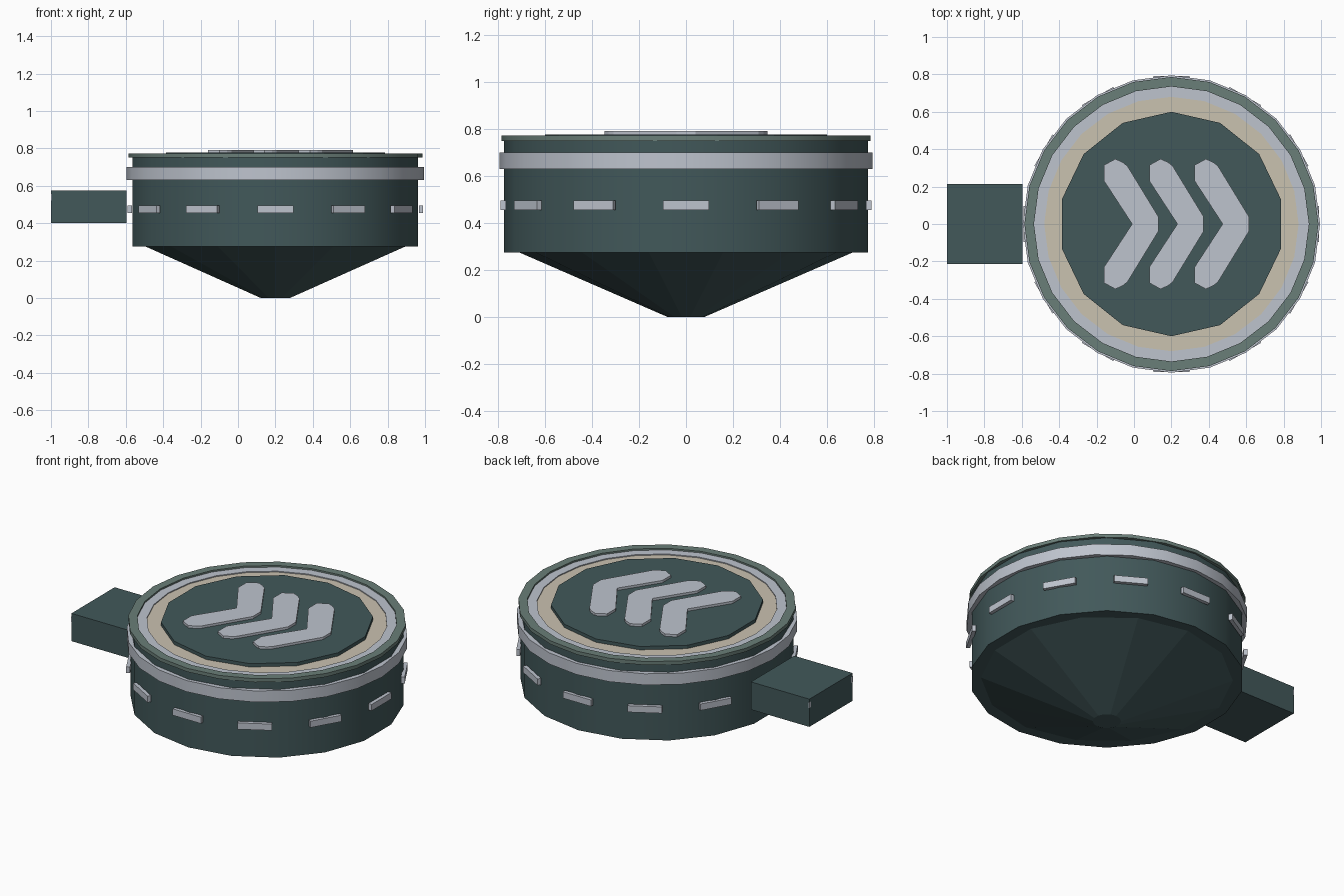
import bpy, bmesh, math
from mathutils import Matrix

if "Cube" in bpy.data.objects:
    bpy.data.objects.remove(bpy.data.objects["Cube"])

CX = 0.2  # axis of the round body


def mat(name, c):
    m = bpy.data.materials.new(name)
    m.diffuse_color = (*c, 1)
    m.use_nodes = True
    m.node_tree.nodes["Principled BSDF"].inputs["Base Color"].default_value = m.diffuse_color
    return m


TEAL = mat("dark teal", (0.054, 0.098, 0.102))
GREY = mat("light grey", (0.515, 0.552, 0.617))
SAGE = mat("sage green", (0.144, 0.209, 0.188))
BEIGE = mat("beige", (0.591, 0.539, 0.434))


def finish(name, bm, material, smooth=False):
    bmesh.ops.recalc_face_normals(bm, faces=bm.faces)
    me = bpy.data.meshes.new(name)
    bm.to_mesh(me)
    bm.free()
    me.materials.append(material)
    ob = bpy.data.objects.new(name, me)
    bpy.context.collection.objects.link(ob)
    if smooth:
        bpy.ops.object.select_all(action='DESELECT')
        ob.select_set(True)
        bpy.context.view_layer.objects.active = ob
        bpy.ops.object.shade_smooth_by_angle(angle=math.radians(30))
    return ob


def loop(bm, n, r, z):
    # polygon with a corner on +y
    return [bm.verts.new((CX + r * math.sin(i * math.tau / n),
                          r * math.cos(i * math.tau / n), z)) for i in range(n)]


def bridge(bm, a, b):
    n = len(a)
    for i in range(n):
        j = (i + 1) % n
        bm.faces.new((a[i], a[j], b[j], b[i]))


def drum(name, n, r0, r1, z0, z1, material, smooth=False):
    bm = bmesh.new()
    a, b = loop(bm, n, r0, z0), loop(bm, n, r1, z1)
    bridge(bm, a, b)
    bm.faces.new(a)
    bm.faces.new(b)
    return finish(name, bm, material, smooth)


def ring(name, n, r_in, r_out, z0, z1, material):
    bm = bmesh.new()
    ls = [loop(bm, n, r, z) for r, z in
          ((r_in, z0), (r_out, z0), (r_out, z1), (r_in, z1))]
    for i in range(4):
        bridge(bm, ls[i], ls[(i + 1) % 4])
    return finish(name, bm, material, True)


def box(name, x0, x1, y0, y1, z0, z1, material, spin=None):
    bm = bmesh.new()
    bmesh.ops.create_cube(bm, size=1)
    for v in bm.verts:
        v.co = ((x0 + x1) / 2 + v.co.x * (x1 - x0),
                (y0 + y1) / 2 + v.co.y * (y1 - y0),
                (z0 + z1) / 2 + v.co.z * (z1 - z0))
    if spin is not None:
        bm.transform(Matrix.Translation((CX, 0, 0)) @ Matrix.Rotation(spin, 4, 'Z'))
    return finish(name, bm, material)


# main body and underside
drum("body", 18, 0.775, 0.775, 0.275, 0.752, TEAL, True)
drum("underside_cone", 14, 0.08, 0.712, 0.0, 0.275, TEAL)

# bands around the body
ring("side_band", 24, 0.75, 0.795, 0.63, 0.70, GREY)
ring("top_rim", 24, 0.735, 0.786, 0.75, 0.772, SAGE)

# layered top
ring("top_grey_ring", 24, 0.68, 0.74, 0.745, 0.762, GREY)
drum("top_beige_plate", 24, 0.685, 0.685, 0.745, 0.756, BEIGE)
drum("top_disc", 14, 0.6, 0.6, 0.75, 0.777, TEAL)

# three raised arrows on the disc
half = [(0.13, 0.04), (-0.035, 0.31), (-0.06, 0.33), (-0.10, 0.348),
        (-0.16, 0.315), (-0.16, 0.23)]
outline = half + [(-0.01, 0.0)] + [(x, -y) for x, y in reversed(half)]
for k in range(3):
    bm = bmesh.new()
    lo = [bm.verts.new((x + 0.242 * k, y, 0.77)) for x, y in outline]
    hi = [bm.verts.new((x + 0.242 * k, y, 0.792)) for x, y in outline]
    bridge(bm, lo, hi)
    bm.faces.new(lo)
    bm.faces.new(hi)
    finish(f"arrow_{k + 1}", bm, GREY)

# dashes around the side
for k in range(12):
    box(f"side_dash_{k + 1}", 0.768, 0.79, -0.097, 0.097, 0.455, 0.495, GREY,
        k * math.tau / 12)

# handle block with small corner lamps
box("handle", -1.0, -0.597, -0.213, 0.213, 0.402, 0.575, TEAL)
for s in (-1, 1):
    box(f"handle_lamp_{'left' if s > 0 else 'right'}", -1.001, -0.995,
        s * 0.205 - 0.009, s * 0.205 + 0.009, 0.52, 0.555, GREY)
